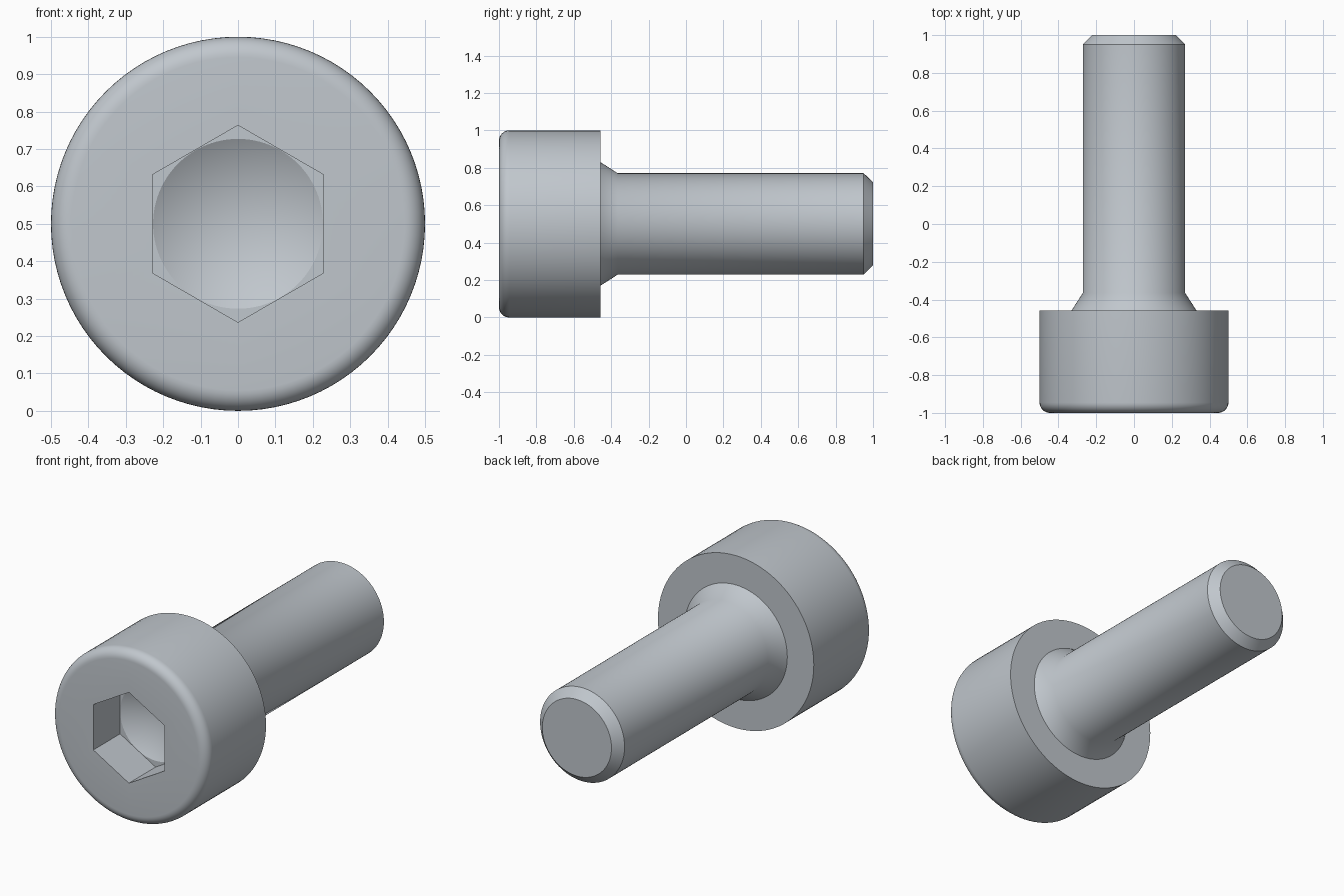
import bpy, bmesh, math

if "Cube" in bpy.data.objects:
    bpy.data.objects.remove(bpy.data.objects["Cube"])

N = 96                      # segments round the axis, a multiple of 12
AXIS_Z = 0.5
HEX_APOTHEM = 0.228
FILLET = 0.055

steel = bpy.data.materials.new("brushed steel")
steel.diffuse_color = (0.53, 0.57, 0.61, 1)
steel.use_nodes = True
steel.node_tree.nodes["Principled BSDF"].inputs["Base Color"].default_value = steel.diffuse_color


def hex_radius(a):
    """Distance to the side of a hexagon with a corner pointing up."""
    k = (a + math.pi / 6) % (math.pi / 3) - math.pi / 6
    return HEX_APOTHEM / math.cos(k)


def ring(bm, y, radius):
    """Loop of vertices round the axis; radius is a number or a function of angle."""
    out = []
    for i in range(N):
        a = 2 * math.pi * i / N
        r = radius(a) if callable(radius) else radius
        out.append(bm.verts.new((r * math.cos(a), y, AXIS_Z + r * math.sin(a))))
    return out


# Profile from the socket floor, out over the head and along the shank
profile = [(-0.755, HEX_APOTHEM - 0.001),       # rim of the drilled cone
           (-0.755, hex_radius),                # hexagon socket floor
           (-1.0, hex_radius)]                  # hexagon socket mouth
for i in range(9):                              # rounded head edge
    t = math.pi / 2 * i / 8
    profile.append((-1 + FILLET * (1 - math.cos(t)),
                    0.5 - FILLET + FILLET * math.sin(t)))
profile += [(-0.457, 0.5), (-0.457, 0.33),      # underside of the head
            (-0.365, 0.271),                    # tapered neck
            (0.95, 0.271), (1.0, 0.222)]        # shank and chamfered tip

bm = bmesh.new()
rings = [ring(bm, y, r) for y, r in profile]
for a, b in zip(rings, rings[1:]):
    for i in range(N):
        j = (i + 1) % N
        bm.faces.new((a[i], a[j], b[j], b[i]))

# Drilled cone at the bottom of the socket, and the flat tip
apex = bm.verts.new((0, -0.755 + HEX_APOTHEM * math.tan(math.radians(30)), AXIS_Z))
for i in range(N):
    bm.faces.new((apex, rings[0][i], rings[0][(i + 1) % N]))
bm.faces.new(rings[-1])
bmesh.ops.recalc_face_normals(bm, faces=bm.faces)

# Smooth surfaces with crisp edges, including the rim of the drilled cone
for f in bm.faces:
    f.smooth = True
rim = set(rings[0])
for e in bm.edges:
    on_rim = e.verts[0] in rim and e.verts[1] in rim
    e.smooth = not on_rim and e.calc_face_angle(0) < math.radians(40)

mesh = bpy.data.meshes.new("socket_head_bolt")
bm.to_mesh(mesh)
bm.free()
mesh.materials.append(steel)
bolt = bpy.data.objects.new("socket_head_bolt", mesh)
bpy.context.collection.objects.link(bolt)
